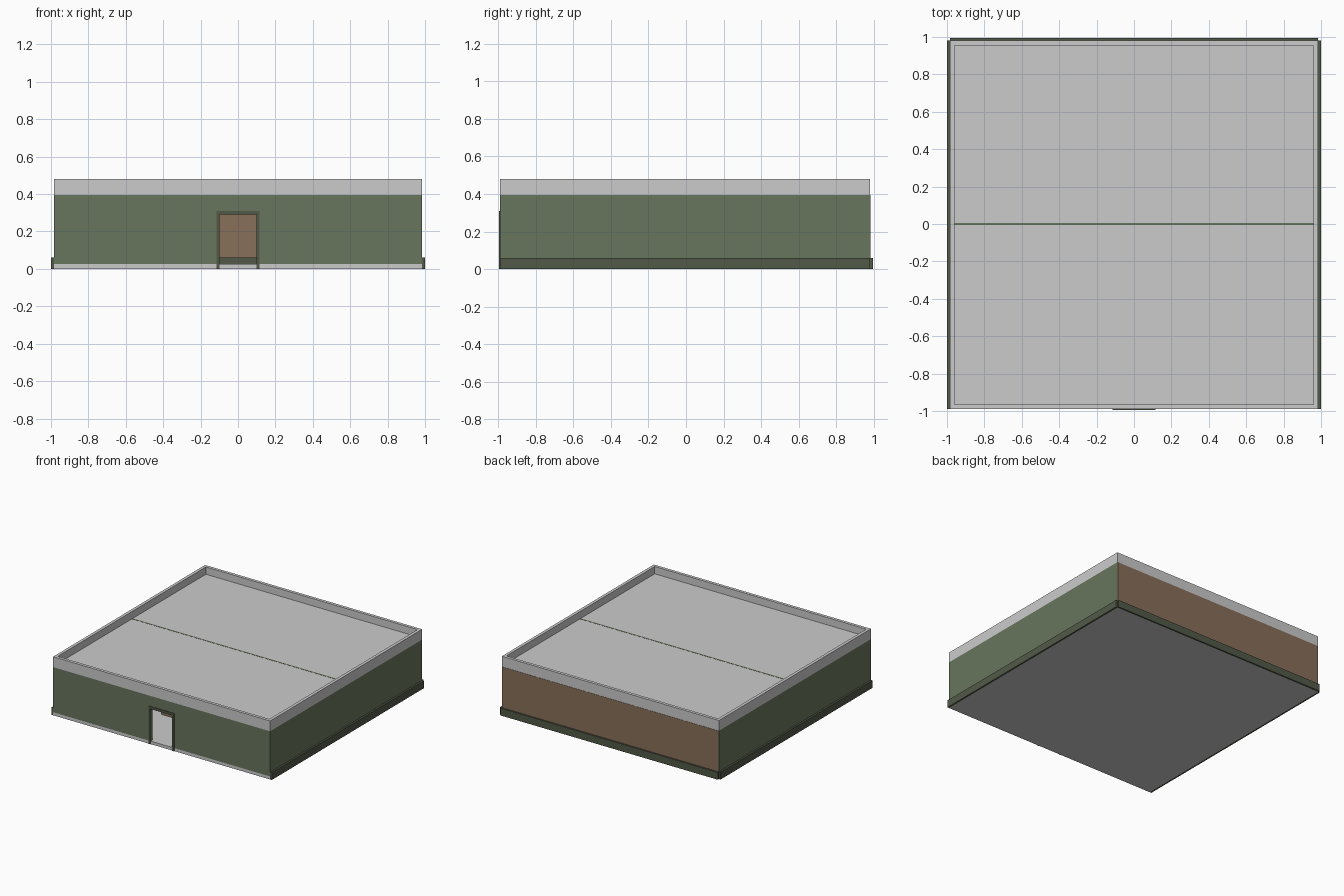
import bpy

if "Cube" in bpy.data.objects:
    bpy.data.objects.remove(bpy.data.objects["Cube"])


def material(name, rgb):
    m = bpy.data.materials.new(name)
    m.diffuse_color = (*rgb, 1)
    m.use_nodes = True
    m.node_tree.nodes["Principled BSDF"].inputs["Base Color"].default_value = m.diffuse_color
    return m


GREEN = material("green_paint", (0.14, 0.18, 0.11))
TRIM = material("dark_green_trim", (0.085, 0.10, 0.064))
BROWN = material("brown_paint", (0.25, 0.16, 0.10))


def box(name, x0, x1, y0, y1, z0, z1, mat=None):
    """Axis-aligned box given by its limits."""
    bpy.ops.mesh.primitive_cube_add(
        size=1, location=((x0 + x1) / 2, (y0 + y1) / 2, (z0 + z1) / 2))
    o = bpy.context.object
    o.name = name
    o.scale = (x1 - x0, y1 - y0, z1 - z0)
    bpy.ops.object.transform_apply(location=False, rotation=False, scale=True)
    if mat:
        o.data.materials.append(mat)
    return o


def wall_with_doorway(name, w, y0, y1, z0, z1, mat):
    """Wall profile with a door notch, extruded along y."""
    d, h = 0.10, 0.29
    prof = [(-w, z0), (-d, z0), (-d, h), (d, h), (d, z0), (w, z0), (w, z1), (-w, z1)]
    n = len(prof)
    verts = [(x, y, z) for y in (y0, y1) for x, z in prof]
    faces = [tuple(range(n)), tuple(range(2 * n - 1, n - 1, -1))]
    faces += [(i, i + n, (i + 1) % n + n, (i + 1) % n) for i in range(n)]
    me = bpy.data.meshes.new(name)
    me.from_pydata(verts, [], faces)
    me.materials.append(mat)
    o = bpy.data.objects.new(name, me)
    bpy.context.collection.objects.link(o)
    return o


W, T = 0.985, 0.025            # half width, wall thickness
F, B = -0.99, 0.98             # front and back of the body
FLOOR, EAVE, ROOF, TOP = 0.025, 0.395, 0.42, 0.48

# Floor and roof slabs
box("floor_slab", -W, W, F, B, 0, FLOOR)
box("roof_slab", -W, W, F, B, EAVE, ROOF)

# Walls
wall_with_doorway("front_wall", W, F, F + T, FLOOR, EAVE, GREEN)
box("back_wall", -W + 0.002, W - 0.002, B - T, B + 0.002, FLOOR, EAVE, BROWN)
# Partition reaches just through the roof
wall_with_doorway("partition_wall", W - T, -0.006, 0.006, FLOOR, ROOF + 0.001, GREEN)

# Parapet front and back
box("front_parapet", -W, W, F, F + T, ROOF, TOP)
box("back_parapet", -W, W, B - T, B, ROOF, TOP)

# Side parts, left and right
for s, side in ((-1, "left"), (1, "right")):
    def side_box(part, a, b, y0, y1, z0, z1, mat=None):
        x0, x1 = sorted((s * a, s * b))
        box(side + "_" + part, x0, x1, y0, y1, z0, z1, mat)

    side_box("wall", W - T, W, F + T, B, FLOOR, EAVE, GREEN)
    side_box("parapet", W - T, W, F + T, B - T, ROOF, TOP)
    side_box("outer_baseboard", W, 1.0, F, B, 0, 0.06, TRIM)
    side_box("door_trim", 0.10, 0.115, F - 0.005, F, 0, 0.29, TRIM)

# Remaining baseboards and door header
box("back_outer_baseboard", -W, W, B, 0.995, 0, 0.06, TRIM)
box("back_inner_baseboard", -W + T, W - T, B - T - 0.012, B - T, FLOOR, 0.06, TRIM)
box("door_header", -0.115, 0.115, F - 0.005, F, 0.29, 0.31, TRIM)

# Low brown piece glimpsed through the doorway
box("low_bench", -0.30, -0.13, -0.56, -0.42, FLOOR, 0.05, BROWN)
